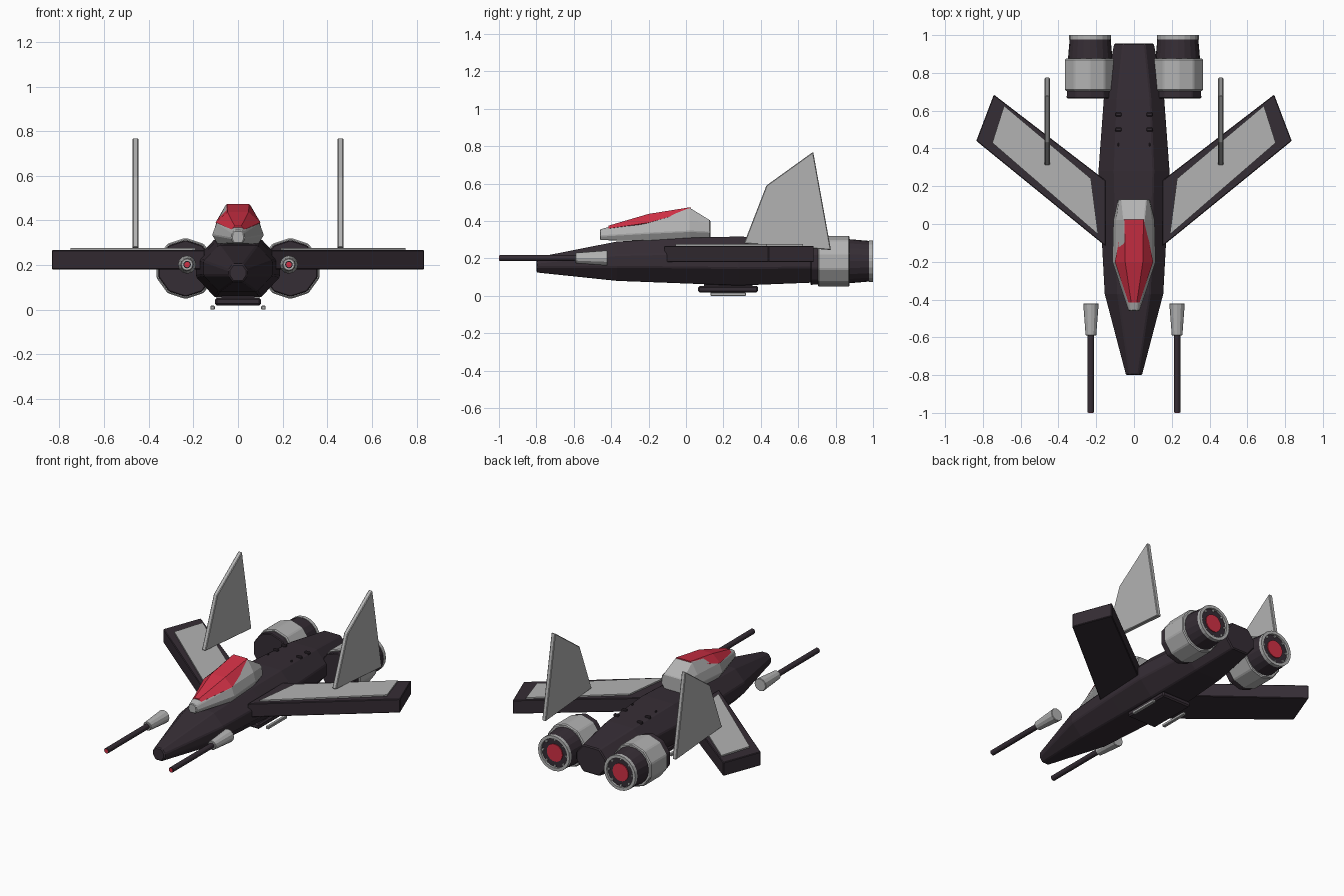
import bpy, bmesh, math

if "Cube" in bpy.data.objects:
    bpy.data.objects.remove(bpy.data.objects["Cube"])


def material(name, rgb):
    m = bpy.data.materials.new(name)
    m.diffuse_color = (*rgb, 1.0)
    m.use_nodes = True
    m.node_tree.nodes["Principled BSDF"].inputs["Base Color"].default_value = m.diffuse_color
    return m


DARK = material("dark_plum", (0.036, 0.026, 0.035))
GREY = material("light_grey", (0.45, 0.45, 0.45))
RED = material("red", (0.64, 0.03, 0.06))


def build(name, verts, faces, mat, mirror=False, bevel=0.0):
    mesh = bpy.data.meshes.new(name)
    mesh.from_pydata(verts, [], faces)
    bm = bmesh.new()
    bm.from_mesh(mesh)
    bmesh.ops.recalc_face_normals(bm, faces=bm.faces)
    bm.to_mesh(mesh)
    bm.free()
    mesh.materials.append(mat)
    obj = bpy.data.objects.new(name, mesh)
    bpy.context.collection.objects.link(obj)
    if bevel:
        b = obj.modifiers.new("bevel", 'BEVEL')
        b.width = bevel
        b.segments = 1
    if mirror:
        m = obj.modifiers.new("mirror", 'MIRROR')
        m.use_mirror_merge = False
    return obj


def loft(name, rings, mat, loop=False, **kw):
    """Skin a list of equal-length rings; loop joins last ring to first."""
    n, k = len(rings[0]), len(rings)
    verts = [p for r in rings for p in r]
    faces = []
    for i in range(k if loop else k - 1):
        a, b = i * n, ((i + 1) % k) * n
        faces += [(a + j, a + (j + 1) % n, b + (j + 1) % n, b + j) for j in range(n)]
    if not loop:
        faces += [tuple(range(n)), tuple(range((k - 1) * n, k * n))]
    return build(name, verts, faces, mat, **kw)


def lathe(name, profile, x, z, sides, mat, loop=False, **kw):
    """Revolve (y, radius) points about an axis along y."""
    def ring(y, r):
        angs = [math.pi / 2 + math.tau * i / sides for i in range(sides)]
        return [(x + r * math.cos(a), y, z + r * math.sin(a)) for a in angs]
    return loft(name, [ring(y, r) for y, r in profile], mat, loop, mirror=True, **kw)


def slab(name, outline, z0, z1, mat, **kw):
    """Extrude an (x, y) outline vertically."""
    return loft(name, [[(x, y, z) for x, y in outline] for z in (z0, z1)], mat, **kw)


def box(name, x, y, z, sx, sy, sz, mat, **kw):
    pts = [(x - sx / 2, y - sy / 2), (x + sx / 2, y - sy / 2),
           (x + sx / 2, y + sy / 2), (x - sx / 2, y + sy / 2)]
    return slab(name, pts, z - sz / 2, z + sz / 2, mat, **kw)


# Fuselage: octagonal sections (y, half width, bottom, top)
def octagon(y, w, lo, hi):
    h = hi - lo
    half = [(0.55 * w, lo), (w, lo + 0.35 * h), (w, lo + 0.66 * h), (0.55 * w, hi)]
    return [(x, y, z) for x, z in half] + [(-x, y, z) for x, z in reversed(half)]


sections = [(-0.80, 0.042, 0.125, 0.205), (-0.37, 0.155, 0.08, 0.29),
            (0.0, 0.175, 0.066, 0.31), (0.28, 0.188, 0.055, 0.317),
            (0.66, 0.16, 0.07, 0.302), (0.955, 0.105, 0.10, 0.27)]
loft("fuselage", [octagon(*s) for s in sections], DARK, bevel=0.006)


# Canopy: each section lists (half width, z) from bottom to top
def section(y, half):
    return [(x, y, z) for x, z in half] + [(-x, y, z) for x, z in reversed(half)]


loft("canopy_frame", [
    section(-0.46, [(0.020, 0.298), (0.030, 0.320), (0.025, 0.345), (0.015, 0.355)]),
    section(-0.20, [(0.090, 0.293), (0.116, 0.335), (0.095, 0.390), (0.045, 0.430)]),
    section(0.02, [(0.090, 0.305), (0.110, 0.345), (0.095, 0.400), (0.055, 0.470)]),
    section(0.13, [(0.062, 0.308), (0.085, 0.340), (0.080, 0.390), (0.065, 0.403)]),
], GREY, bevel=0.004)
loft("canopy_glass", [
    section(-0.415, [(0.010, 0.340), (0.030, 0.360), (0.015, 0.375)]),
    section(-0.20, [(0.030, 0.380), (0.101, 0.391), (0.047, 0.438)]),
    section(0.025, [(0.030, 0.440), (0.057, 0.455), (0.050, 0.474)]),
], RED)

# Swept wings with pale top panels
slab("wing", [(0.15, -0.118), (0.835, 0.44), (0.742, 0.685), (0.15, 0.23)],
     0.18, 0.267, DARK, mirror=True, bevel=0.004)
slab("wing_panel", [(0.19, -0.055), (0.75, 0.43), (0.688, 0.626), (0.228, 0.24)],
     0.26, 0.276, GREY, mirror=True)

# Upright tail fins
fin = [(0.31, 0.28), (0.43, 0.59), (0.68, 0.77), (0.775, 0.245)]
loft("tail_fin", [[(x, y, z) for y, z in fin] for x in (0.446, 0.473)],
     GREY, mirror=True, bevel=0.004)

# Engines: intake, cowling, nozzle, exhaust ring and glow
EX, EZ = 0.235, 0.185
lathe("engine_intake", [(0.665, 0.128), (0.72, 0.125)], EX, EZ, 10, DARK, bevel=0.005)
lathe("engine_cowling", [(0.705, 0.137), (0.875, 0.137)], EX, EZ, 10, GREY, bevel=0.006)
lathe("engine_nozzle", [(0.86, 0.119), (0.986, 0.108)], EX - 0.003, EZ, 20, DARK)
lathe("exhaust_ring", [(0.978, 0.111), (1.0, 0.111), (1.0, 0.092), (0.978, 0.092)],
      EX - 0.003, EZ, 20, GREY, loop=True)
lathe("exhaust_glow", [(0.982, 0.055), (0.992, 0.055)], EX - 0.003, EZ, 20, RED)
for i in range(8):
    a = math.tau * i / 8
    lathe("exhaust_stud", [(0.982, 0.008), (0.993, 0.008)],
          EX - 0.003 + 0.083 * math.cos(a), EZ + 0.083 * math.sin(a), 6, GREY)

# Forward guns
GX, GZ = 0.228, 0.202
lathe("gun_mount", [(-0.59, 0.028), (-0.42, 0.041)], GX, GZ, 12, GREY, bevel=0.003)
lathe("gun_barrel", [(-0.998, 0.017), (-0.58, 0.017)], GX, GZ, 12, DARK)
lathe("gun_tip", [(-1.0, 0.012), (-0.99, 0.012)], GX, GZ, 12, RED)

# Dorsal vents
for y, z, s in ((0.42, 0.312, 0.008), (0.50, 0.310, 0.034), (0.58, 0.307, 0.034)):
    box("dorsal_vent", 0.083, y, z, s, 0.02, 0.018, DARK, mirror=True, bevel=0.004)

# Belly plate and thin landing rails
box("belly_plate", 0, 0.225, 0.036, 0.205, 0.32, 0.034, DARK, bevel=0.008)
box("belly_mount", 0, 0.225, 0.06, 0.15, 0.26, 0.03, DARK)
box("landing_rail", 0.114, 0.225, 0.009, 0.02, 0.19, 0.018, GREY, mirror=True, bevel=0.003)
